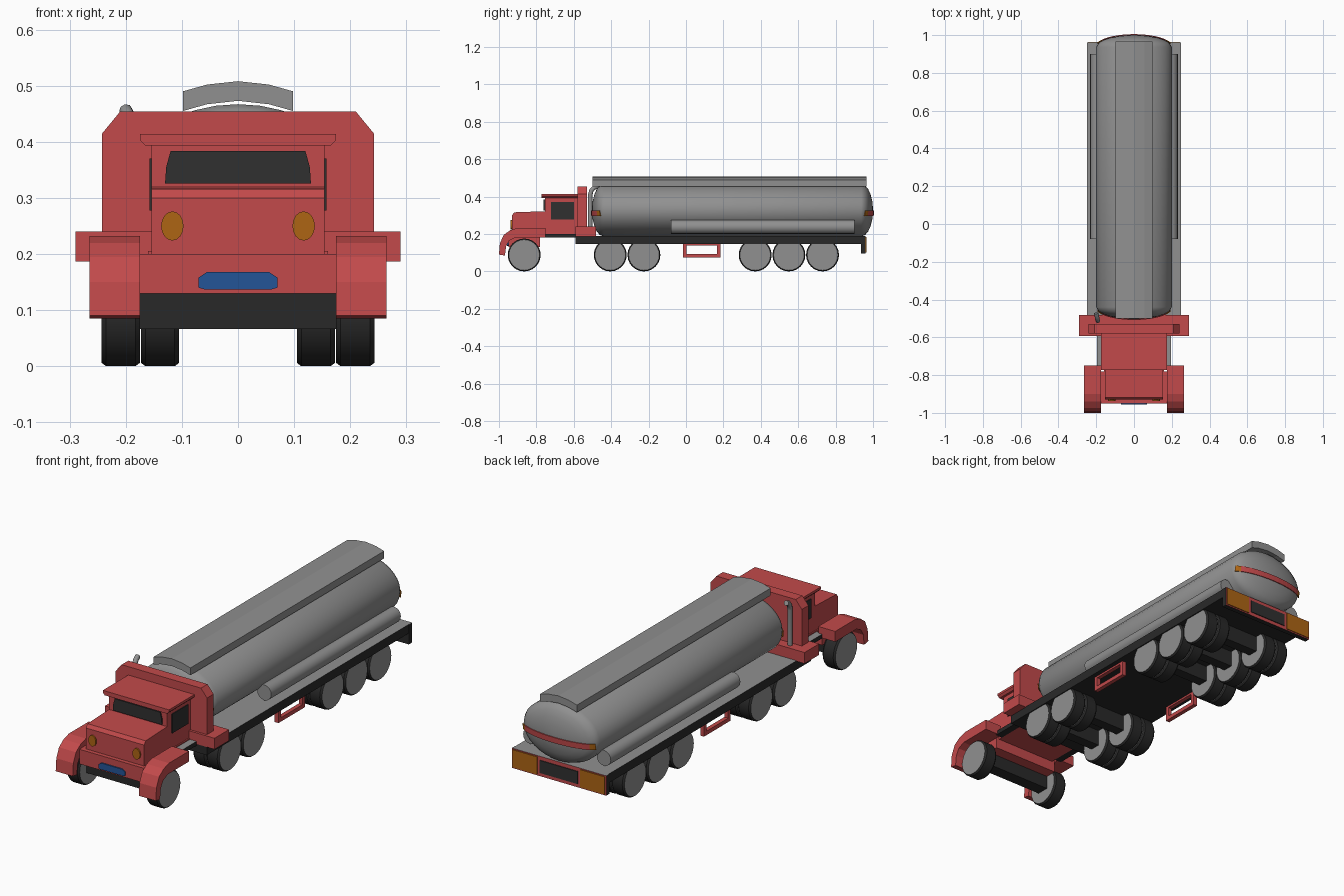
import bpy, bmesh, math
from mathutils import Vector

if "Cube" in bpy.data.objects:
    bpy.data.objects.remove(bpy.data.objects["Cube"])


def material(name, r, g, b):
    m = bpy.data.materials.new(name)
    m.diffuse_color = (r, g, b, 1)
    m.use_nodes = True
    m.node_tree.nodes["Principled BSDF"].inputs["Base Color"].default_value = m.diffuse_color
    return m


RED = material("red paint", 0.54, 0.068, 0.07)
GREY = material("steel grey", 0.28, 0.28, 0.28)
BLACK = material("black", 0.022, 0.022, 0.022)
GLASS = material("dark glass", 0.03, 0.03, 0.03)
ORANGE = material("orange lamp", 0.42, 0.13, 0.007)
BLUE = material("blue plate", 0.017, 0.09, 0.31)


def finish(name, bm, mats, rule=None, smooth=None):
    bmesh.ops.recalc_face_normals(bm, faces=bm.faces)
    if rule:
        for f in bm.faces:
            f.material_index = rule(f)
    me = bpy.data.meshes.new(name)
    bm.to_mesh(me)
    bm.free()
    for m in mats:
        me.materials.append(m)
    ob = bpy.data.objects.new(name, me)
    bpy.context.collection.objects.link(ob)
    if smooth:
        bpy.ops.object.select_all(action='DESELECT')
        ob.select_set(True)
        bpy.context.view_layer.objects.active = ob
        bpy.ops.object.shade_smooth_by_angle(angle=math.radians(smooth))
    return ob


def loft(name, rings, mats, rule=None, smooth=None):
    """Skin closed rings of equal length and cap both ends."""
    bm = bmesh.new()
    rs = [[bm.verts.new(p) for p in ring] for ring in rings]
    n = len(rs[0])
    for a, b in zip(rs, rs[1:]):
        for i in range(n):
            bm.faces.new((a[i], a[(i + 1) % n], b[(i + 1) % n], b[i]))
    bm.faces.new(rs[0])
    bm.faces.new(rs[-1])
    return finish(name, bm, mats, rule, smooth)


def prism(name, profile, axis, lo, hi, mat):
    """Extrude a profile along x (profile is y,z) or along y (profile is x,z)."""
    put = (lambda t, p: (t, p[0], p[1])) if axis == 'x' else (lambda t, p: (p[0], t, p[1]))
    return loft(name, [[put(t, p) for p in profile] for t in (lo, hi)], [mat])


def box(name, x, y, z, mats, rule=None):
    mats = mats if isinstance(mats, list) else [mats]
    rings = [[(x[0], y[0], h), (x[1], y[0], h), (x[1], y[1], h), (x[0], y[1], h)] for h in z]
    return loft(name, rings, mats, rule)


def span(s, a, b):
    return tuple(sorted((s * a, s * b)))


def wheel(name, cx, cy, r=0.088, w=0.034, n=24):
    """Tyre with chamfered shoulders and steel discs on both faces."""
    rings = []
    for dx, rr in ((-w, r - .006), (-w + .008, r), (w - .008, r), (w, r - .006)):
        rings.append([(cx + dx, cy + rr * math.cos(2 * math.pi * i / n),
                       .088 + rr * math.sin(2 * math.pi * i / n)) for i in range(n)])
    loft(name, rings, [BLACK, GREY], lambda f: int(abs(f.normal.x) > .9), 30)


# ---- wheels and axles
REAR = (-.405, -.225, .37, .55, .73)
for s, side in ((1, "right"), (-1, "left")):
    wheel(f"front_wheel_{side}", s * .209, -.865)
    for k, y in enumerate(REAR):
        wheel(f"rear_wheel_outer_{side}_{k}", s * .209, y)
        wheel(f"rear_wheel_inner_{side}_{k}", s * .139, y)
box("front_axle", (-.176, .176), (-.895, -.835), (.066, .13), BLACK)
for k, y in enumerate(REAR):
    box(f"rear_axle_{k}", (-.11, .11), (y - .025, y + .025), (.07, .15), BLACK)

# ---- trailer bed: black with a steel deck on top
top_grey = lambda f: int(f.normal.z > .5)
box("trailer_bed", (-.248, .248), (-.59, .945), (.147, .19), [BLACK, GREY], top_grey)
box("rear_panel", (-.25, .25), (.935, .96), (.095, .19), [BLACK, RED, GREY],
    lambda f: 1 if f.normal.y > .5 else (2 if f.normal.z > .5 else 0))
box("rear_plate", (-.1, .1), (.958, .964), (.112, .172), GLASS)

# ---- tank with domed ends
CZ, RX, RZ, Y0, Y1, DOME = .327, .2, .14, -.44, .937, .063
N = 32


def tank_ring(y, r):
    return [(RX * r * math.cos(2 * math.pi * i / N), y, CZ + RZ * r * math.sin(2 * math.pi * i / N))
            for i in range(N)]


angles = [math.radians(a) for a in (88, 70, 52, 36, 20, 0)]
tank_rings = [tank_ring(Y0 - DOME * math.sin(a), math.cos(a)) for a in angles]
tank_rings += [tank_ring(Y1 + DOME * math.sin(a), math.cos(a)) for a in reversed(angles)]
loft("tank", tank_rings, [GREY], None, 40)

# curved stripes laid on both domes
for name, yb, d in (("rear_stripe", Y1, 1), ("front_stripe", Y0, -1)):
    bm = bmesh.new()
    cols = []
    for i in range(21):
        x = .19 * math.sin(math.radians(-90 + 9 * i))
        col = []
        for z in (.298, .325):
            q = max(0, 1 - (x / RX) ** 2 - ((z - CZ) / RZ) ** 2)
            nrm = Vector((x / RX ** 2, d * math.sqrt(q) / DOME, (z - CZ) / RZ ** 2)).normalized()
            p = Vector((x, yb + d * DOME * math.sqrt(q), z)) + nrm * .003
            col.append(bm.verts.new(p))
        cols.append(col)
    for a, b in zip(cols, cols[1:]):
        bm.faces.new((a[0], b[0], b[1], a[1]))
    ob = finish(name, bm, [RED, ORANGE], lambda f: int(abs(f.calc_center_median().x) > .175))
    sol = ob.modifiers.new("thickness", 'SOLIDIFY')
    sol.thickness, sol.offset = .004, 0

# arched walkway cover along the tank top
arch = [(-.098, .49), (-.055, .502), (0, .508), (.055, .502), (.098, .49)]
prism("tank_top_cover", arch + [(x, z - .035) for x, z in reversed(arch)], 'y', -.5, .965, GREY)

# ---- parts on both sides
fender = [(-1, .09), (-.995, .15), (-.975, .195), (-.94, .22), (-.9, .232), (-.75, .232),
          (-.75, .182), (-.91, .182), (-.945, .165), (-.962, .135), (-.968, .085)]
for s, side in ((1, "right"), (-1, "left")):
    prism("front_fender_" + side, fender, 'x', *span(s, .175, .265), RED)
    # side pipe lying on the deck
    ring = [(math.cos(math.pi * i / 8) * .037, math.sin(math.pi * i / 8) * .037) for i in range(16)]
    loft("side_pipe_" + side, [[(s * .195 + a, y, .238 + b) for a, b in ring] for y in (-.08, .9)],
         [GREY], None, 40)
    # red guard frame hanging under the bed
    guard = [(-.015, .15), (-.015, .075), (.185, .075), (.185, .15),
             (.167, .15), (.167, .094), (.003, .094), (.003, .15)]
    prism("guard_frame_" + side, guard, 'x', *span(s, .205, .225), RED)
    box("guard_top_bar_" + side, span(s, .205, .225), (-.015, .185), (.138, .15), RED)
    box("cab_side_rail_" + side, span(s, .16, .195), (-.76, -.59), (.18, .2), [BLACK, GREY], top_grey)
    box("side_window_" + side, span(s, .15, .158), (-.722, -.6), (.278, .37), GLASS)
    box("rear_lamp_" + side, span(s, .115, .244), (.958, .964), (.101, .185), ORANGE)
    # headlamp: oval disc
    disc = [(s * .117 + .02 * math.cos(math.pi * i / 8), .25 + .026 * math.sin(math.pi * i / 8))
            for i in range(16)]
    prism("headlamp_" + side, disc, 'y', -.937, -.928, ORANGE)

# ---- cab
hood = [(-.93, .2), (-.93, .3), (-.918, .316), (-.745, .322), (-.745, .2)]
prism("hood", hood, 'x', -.154, .154, RED)
box("front_bumper", (-.175, .175), (-.95, -.78), (.13, .2), RED)
box("cab_floor", (-.16, .16), (-.79, -.56), (.18, .205), RED)
box("cab", (-.154, .154), (-.755, -.57), (.2, .395), RED)
roof = [(-.165, .393), (.165, .393), (.175, .403), (.175, .414), (-.175, .414), (-.175, .403)]
prism("roof_visor", roof, 'y', -.772, -.565, RED)
screen = [(-.13, .326), (.13, .326), (.128, .355), (.12, .384), (-.12, .384), (-.128, .355)]
prism("windscreen", screen, 'y', -.761, -.753, GLASS)
plate = [(-.07, .14), (-.06, .137), (.06, .137), (.07, .14), (.07, .158),
         (.055, .168), (-.055, .168), (-.07, .158)]
prism("front_plate", plate, 'y', -.956, -.949, BLUE)

# tall wind panel behind the cab, standing on a wide step
panel = [(-.242, .22), (.242, .22), (.242, .415), (.21, .454), (-.21, .454), (-.242, .415)]
prism("cab_back_panel", panel, 'y', -.58, -.53, RED)
box("cab_step", (-.29, .29), (-.592, -.482), (.187, .24), RED)

# ---- exhaust pipe, bent at the top
cu = bpy.data.curves.new("exhaust_pipe", 'CURVE')
cu.dimensions = '3D'
cu.bevel_depth, cu.bevel_resolution, cu.use_fill_caps = .012, 2, True
sp = cu.splines.new('POLY')
path = [(-.192, -.512, .23), (-.192, -.512, .41), (-.193, -.506, .432), (-.196, -.492, .448),
        (-.2, -.472, .456)]
sp.points.add(len(path) - 1)
for pt, p in zip(sp.points, path):
    pt.co = (*p, 1)
cu.materials.append(GREY)
bpy.context.collection.objects.link(bpy.data.objects.new("exhaust_pipe", cu))
